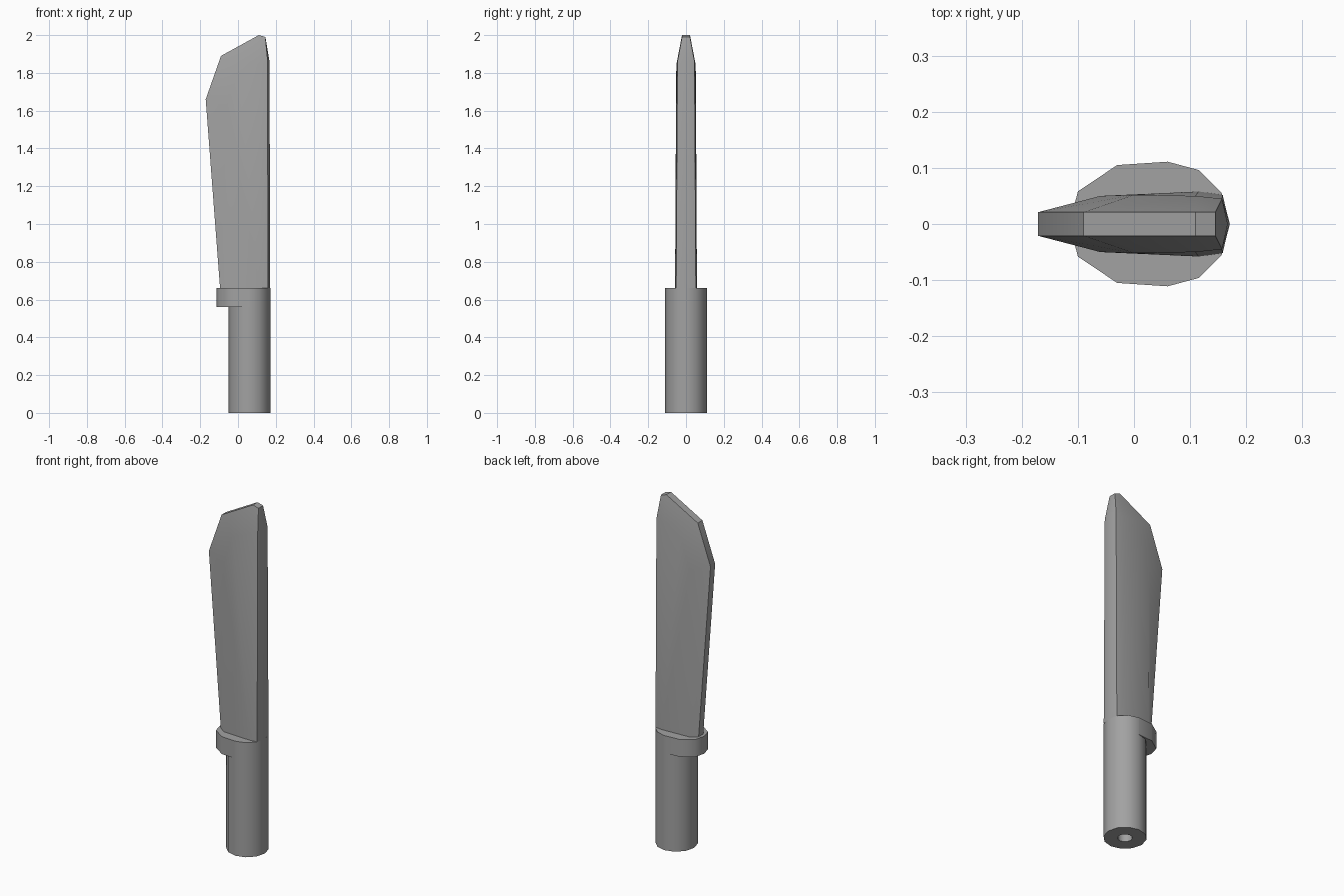
import bpy, bmesh, math
from mathutils import Matrix

cube = bpy.data.objects.get("Cube")
if cube:
    bpy.data.objects.remove(cube, do_unlink=True)

grey = bpy.data.materials.new("plain grey")
grey.use_nodes = True
COLOUR = (0.36, 0.36, 0.36, 1)
grey.diffuse_color = COLOUR
grey.node_tree.nodes["Principled BSDF"].inputs["Base Color"].default_value = COLOUR

AXIS_X, RADIUS, TOP = 0.06, 0.111, 0.66


def finish(bm, name, angle=35):
    """Turn a bmesh into a shaded, coloured object."""
    bmesh.ops.recalc_face_normals(bm, faces=bm.faces)
    mesh = bpy.data.meshes.new(name)
    bm.to_mesh(mesh)
    bm.free()
    mesh.materials.append(grey)
    obj = bpy.data.objects.new(name, mesh)
    bpy.context.collection.objects.link(obj)
    bpy.ops.object.select_all(action="DESELECT")
    obj.select_set(True)
    bpy.context.view_layer.objects.active = obj
    bpy.ops.object.shade_smooth_by_angle(angle=math.radians(angle))
    return obj


# Handle: twelve-sided grip with a socket in the bottom
bm = bmesh.new()
bmesh.ops.create_cone(bm, cap_ends=True, segments=12, radius1=RADIUS, radius2=RADIUS,
                      depth=TOP, matrix=Matrix.Translation((AXIS_X, 0, TOP / 2)))
base = min(bm.faces, key=lambda f: f.calc_center_median().z)
bmesh.ops.inset_region(bm, faces=[base], thickness=0.073)
socket = bmesh.ops.extrude_discrete_faces(bm, faces=[base])["faces"][0]
bmesh.ops.translate(bm, verts=socket.verts, vec=(0, 0, 0.25))
finish(bm, "handle")

# Guard: rounded collar that reaches out below the cutting edge
half = [(AXIS_X, RADIUS), (-0.03, 0.105), (-0.1, 0.058), (-0.115, 0)]
outline = half + [(x, -y) for x, y in reversed(half[:-1])]
bm = bmesh.new()
floor = bm.faces.new([bm.verts.new((x, y, 0.56)) for x, y in outline])
roof = bmesh.ops.extrude_face_region(bm, geom=[floor], use_keep_orig=True)["geom"]
bmesh.ops.translate(bm, verts=[v for v in roof if isinstance(v, bmesh.types.BMVert)],
                    vec=(0, 0, TOP - 0.56))
finish(bm, "guard", 45)

# Blade: half of the body, mirrored across the middle plane
bm = bmesh.new()


def row(points):
    return [bm.verts.new(p) for p in points]


profile = [(-0.095, TOP), (-0.171, 1.66), (-0.09, 1.89), (0.11, 2.0), (0.145, 1.99)]
middle = row((x, 0, z) for x, z in profile)
edge = row((x, 0.021, z) for x, z in profile)
ridge = row([(-0.055, 0.05, TOP), (-0.06, 0.05, 1.62), (0, 0.052, 1.8),
             (0.11, 0.05, 1.85), (0.157, 0.045, 1.86)])
heel, corner = row([(0.115, 0.058, TOP), (0.158, 0.052, TOP)])
back_low, back_high = row([(0.17, 0, TOP), (0.167, 0, 1.86)])

for i in range(4):
    bm.faces.new((middle[i], middle[i + 1], edge[i + 1], edge[i]))
    bm.faces.new((edge[i], edge[i + 1], ridge[i + 1], ridge[i]))
for face in [(ridge[0], ridge[1], heel), (ridge[1], ridge[2], heel),
             (ridge[2], ridge[3], heel), (ridge[3], ridge[4], corner, heel),
             (ridge[4], back_high, back_low, corner),
             (ridge[4], edge[4], middle[4], back_high),
             (middle[0], edge[0], ridge[0], heel, corner, back_low)]:
    bm.faces.new(face)
other = bmesh.ops.duplicate(bm, geom=bm.verts[:] + bm.edges[:] + bm.faces[:])["geom"]
for v in other:
    if isinstance(v, bmesh.types.BMVert):
        v.co.y *= -1
bmesh.ops.remove_doubles(bm, verts=bm.verts, dist=0.0005)
finish(bm, "blade", 28)
